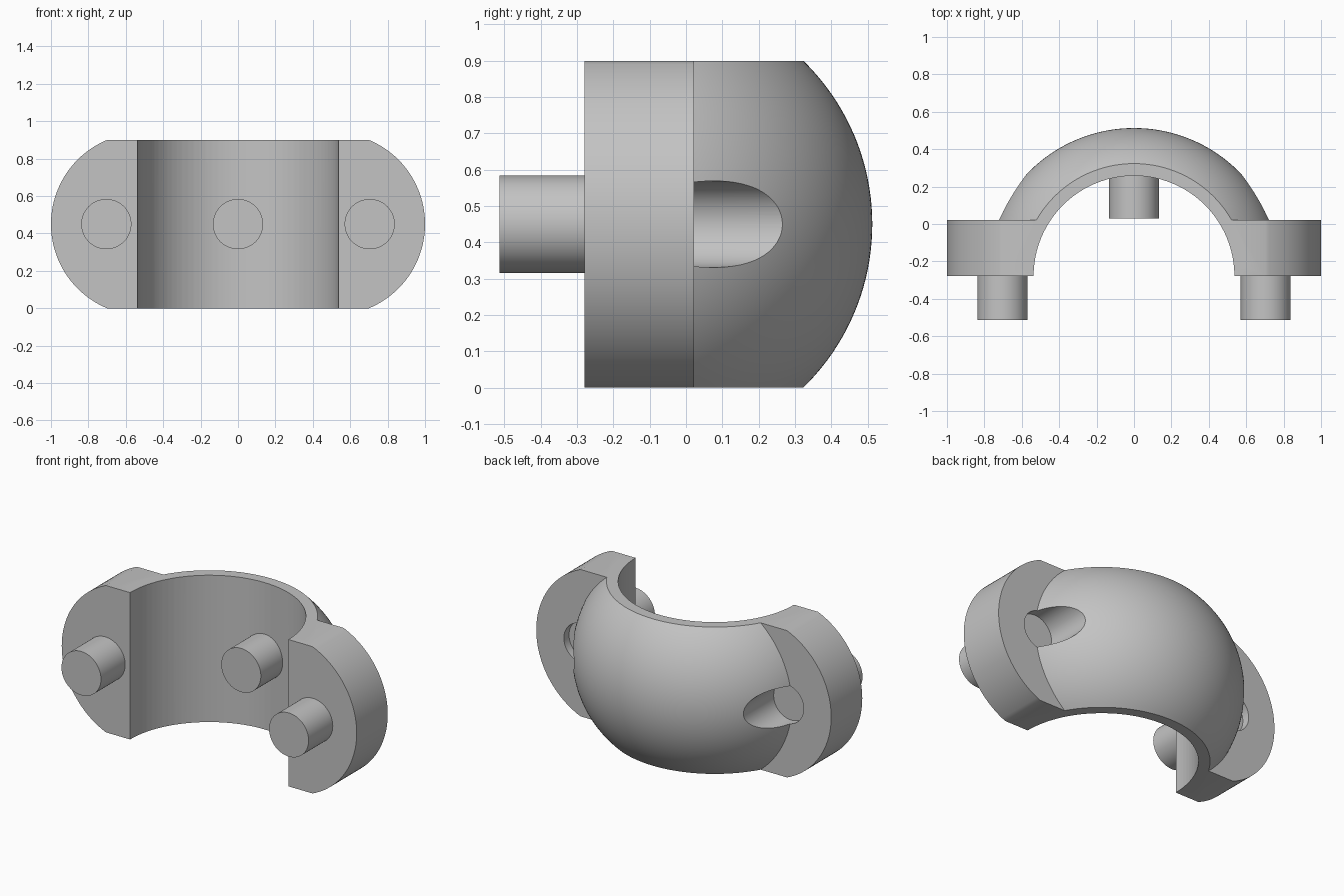
import bpy, bmesh
from math import sin, cos, pi, asin, radians
from mathutils import Matrix, Vector

if "Cube" in bpy.data.objects:
    bpy.data.objects.remove(bpy.data.objects["Cube"])

FRONT, BACK = -0.279, 0.022      # flange faces
HEIGHT, MID = 0.9, 0.45
BORE, BULGE = 0.537, 0.792       # inner and widest outer radius
PEG_X, PEG_R = 0.704, 0.134

grey = bpy.data.materials.new("plain grey")
grey.use_nodes = True
grey.diffuse_color = (0.55, 0.55, 0.55, 1)
grey.node_tree.nodes["Principled BSDF"].inputs["Base Color"].default_value = (0.55, 0.55, 0.55, 1)


def finish(name, bm):
    bmesh.ops.recalc_face_normals(bm, faces=bm.faces[:])
    mesh = bpy.data.meshes.new(name)
    bm.to_mesh(mesh)
    bm.free()
    mesh.materials.append(grey)
    obj = bpy.data.objects.new(name, mesh)
    bpy.context.collection.objects.link(obj)
    return obj


def cylinder(name, radius, start, end, axis):
    """Capped cylinder between two points along the Y or Z axis."""
    start, end = Vector(start), Vector(end)
    bm = bmesh.new()
    turn = Matrix.Rotation(pi / 2, 4, 'X') if axis == 'Y' else Matrix()
    bmesh.ops.create_cone(bm, cap_ends=True, segments=96, radius1=radius, radius2=radius,
                          depth=(end - start).length,
                          matrix=Matrix.Translation((start + end) / 2) @ turn)
    return finish(name, bm)


def select_only(obj):
    bpy.ops.object.select_all(action='DESELECT')
    obj.select_set(True)
    bpy.context.view_layer.objects.active = obj


def combine(obj, tool, operation):
    mod = obj.modifiers.new(operation.lower(), 'BOOLEAN')
    mod.object, mod.operation, mod.solver = tool, operation, 'EXACT'
    select_only(obj)
    bpy.ops.object.modifier_apply(modifier=mod.name)
    bpy.data.objects.remove(tool)


def arc(radius, centre, steps):
    """Points of an outward arc spanning the full height."""
    half = asin(MID / radius)
    angles = [-half + 2 * half * i / steps for i in range(steps + 1)]
    return [(centre + radius * cos(a), MID + radius * sin(a)) for a in angles]


# bulging half collar: barrel profile swept around the bore axis
bulge_r = 0.628
profile = [(0.4, 0)] + arc(bulge_r, BULGE - bulge_r, 40) + [(0.4, HEIGHT)]
bm = bmesh.new()
lean = radians(5)
verts = [bm.verts.new((r * cos(lean), FRONT + r * sin(lean), z)) for r, z in profile]
edges = [bm.edges.new((a, b)) for a, b in zip(verts, verts[1:] + verts[:1])]
swept = bmesh.ops.spin(bm, geom=verts + edges, cent=(0, FRONT, 0), axis=(0, 0, 1),
                       angle=pi - 2 * lean, steps=96)
bmesh.ops.holes_fill(bm, edges=[e for e in bm.edges if e.is_boundary], sides=0)
clamp = finish("half_clamp", bm)

# flange plate with rounded ends
right_end = arc(0.4875, 0.5125, 48)
outline = right_end + [(-x, z) for x, z in reversed(right_end)]
bm = bmesh.new()
face = bm.faces.new([bm.verts.new((x, FRONT, z)) for x, z in outline])
sides = bmesh.ops.extrude_face_region(bm, geom=[face], use_keep_orig=True)
bmesh.ops.translate(bm, vec=(0, BACK - FRONT, 0),
                    verts=[g for g in sides["geom"] if isinstance(g, bmesh.types.BMVert)])
combine(clamp, finish("flange_plate", bm), 'UNION')

# bore and the two rear sockets
combine(clamp, cylinder("bore", BORE, (0, FRONT, -0.2), (0, FRONT, 1.1), 'Z'), 'DIFFERENCE')
for side in (-1, 1):
    x = side * 0.694
    combine(clamp, cylinder("socket", 0.119, (x, BACK - 0.05, MID), (x, 0.7, MID), 'Y'),
            'DIFFERENCE')

# pegs on the flanges and inside the bore
pegs = [cylinder(name, PEG_R, (x, start, MID), (x, end, MID), 'Y') for name, x, start, end in (
    ("left_peg", PEG_X, -0.513, FRONT + 0.05),
    ("right_peg", -PEG_X, -0.513, FRONT + 0.05),
    ("bore_peg", 0, 0.03, 0.3))]

for obj in [clamp] + pegs:
    select_only(obj)
    bpy.ops.object.shade_smooth_by_angle(angle=radians(25))
